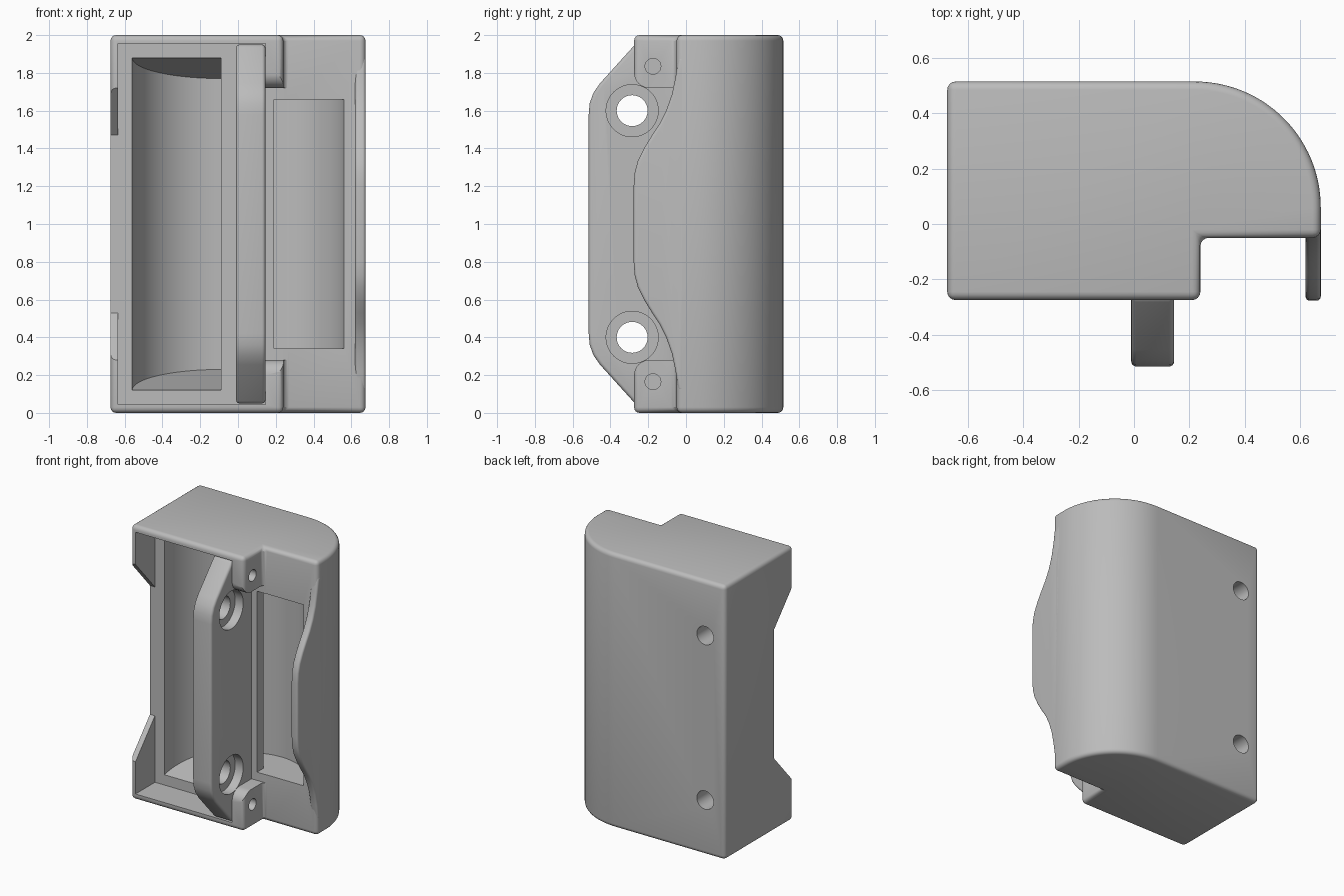
import bpy, bmesh, math
from mathutils import Vector

cube = bpy.data.objects.get("Cube")
if cube:
    bpy.data.objects.remove(cube)

grey = bpy.data.materials.new("plain_grey")
grey.use_nodes = True
colour = (0.5, 0.5, 0.5, 1)
grey.diffuse_color = colour
grey.node_tree.nodes["Principled BSDF"].inputs["Base Color"].default_value = colour


def prism(name, profile, axis, lo, hi):
    """Extrude a profile: (x, y) along z, or (y, z) along x."""
    bm = bmesh.new()
    place = (lambda p, t: (p[0], p[1], t)) if axis == "z" else (lambda p, t: (t, p[0], p[1]))
    face = bm.faces.new([bm.verts.new(place(p, lo)) for p in profile])
    out = bmesh.ops.extrude_face_region(bm, geom=[face])
    shift = Vector(place((0, 0), hi - lo))
    bmesh.ops.translate(bm, verts=[v for v in out["geom"] if isinstance(v, bmesh.types.BMVert)], vec=shift)
    bmesh.ops.recalc_face_normals(bm, faces=bm.faces)
    mesh = bpy.data.meshes.new(name)
    bm.to_mesh(mesh)
    bm.free()
    mesh.materials.append(grey)
    ob = bpy.data.objects.new(name, mesh)
    bpy.context.collection.objects.link(ob)
    return ob


def arc(cx, cy, r, a, b, n):
    angles = [math.radians(a + (b - a) * i / n) for i in range(n + 1)]
    return [(cx + r * math.cos(t), cy + r * math.sin(t)) for t in angles]


def mirrored(half):
    """Complete a (y, z) profile by mirroring it about mid height."""
    return half + [(y, 2 - z) for y, z in reversed(half)]


def apply(ob, mod):
    bpy.ops.object.select_all(action="DESELECT")
    bpy.context.view_layer.objects.active = ob
    ob.select_set(True)
    bpy.ops.object.modifier_apply(modifier=mod.name)


def bevel(ob, width, angle=40):
    mod = ob.modifiers.new("round", "BEVEL")
    mod.width, mod.segments = width, 4
    mod.limit_method, mod.angle_limit = "ANGLE", math.radians(angle)
    mod.use_clamp_overlap = False
    apply(ob, mod)


def cut(ob, cutter):
    mod = ob.modifiers.new("cut", "BOOLEAN")
    mod.operation, mod.solver, mod.object = "DIFFERENCE", "EXACT", cutter
    apply(ob, mod)
    bpy.data.objects.remove(cutter)


def smooth(ob):
    bpy.ops.object.select_all(action="DESELECT")
    bpy.context.view_layer.objects.active = ob
    ob.select_set(True)
    bpy.ops.object.shade_smooth_by_angle(angle=math.radians(30))


# Main housing: stepped footprint with a rounded back corner
footprint = [(-.675, -.275), (.24, -.275), (.24, -.05), (.675, -.05)]
footprint += arc(.22, .06, .455, 0, 90, 28) + [(-.675, .515)]
housing = prism("housing", footprint, "z", 0, 2)
bevel(housing, .03)

# Shallow front recess, open side notch and space between the screw blocks
recess = [(-.5, .045), (-.05, .045)]
cut(housing, prism("recess_cutter", mirrored(recess), "x", -.635, .145))
notch = [(-.4, .14), (-.051, .53)]
cut(housing, prism("notch_cutter", mirrored(notch), "x", -.8, -.6))
block_gap = [(-.5, .2)] + arc(-.195, .2, .08, 180, 90, 6) + [(-.052, .28)]
cut(housing, prism("block_gap_cutter", mirrored(block_gap), "x", .13, .4))

# Deep main pocket, its ends narrowing towards the back
pocket = prism("pocket_cutter", [(-.56, -.1), (-.09, -.1)] + arc(-.09, -.05, .47, 90, 180, 24), "z", 0, 2)
for v in pocket.data.vertices:
    half = .88 - .234 * (v.co.y + .05)
    v.co.z = 1 + math.copysign(half, v.co.z - 1)
cut(housing, pocket)

# Finger pocket, hollowed behind its left edge
finger = [(.565, -.1)] + arc(.19, -.15, .385, 15, 124.8, 24) + [(-.03, .02), (.19, .02), (.19, -.1)]
cut(housing, prism("finger_cutter", finger, "z", .34, 1.66))

# Screw holes in the blocks and in the back
for z in (.165, 1.835):
    cut(housing, prism("screw_cutter", arc(-.175, z, .042, 0, 345, 23), "x", .16, .4))
for z in (.4, 1.6):
    hole = prism("back_hole_cutter", arc(-.515, -z, .067, 0, 348.75, 31), "z", -.6, -.27)
    hole.rotation_euler.x = math.radians(-90)
    for v in hole.data.vertices:
        v.co = (v.co.x, -v.co.y, -v.co.z)
    # Lay the cutter along the depth
    hole.rotation_euler.x = 0
    for v in hole.data.vertices:
        v.co = (v.co.x, v.co.z, v.co.y)
    hole.data.flip_normals()
    cut(housing, hole)
smooth(housing)

# Upright mounting plate with counterbored holes
half = [(.0, .05), (-.27, .05), (-.455, .255), (-.49, .305), (-.51, .36), (-.515, .42)]
plate = prism("mounting_plate", mirrored(half), "x", -.01, .145)
bevel(plate, .018)
for z in (.4, 1.6):
    cut(plate, prism("bore_cutter", arc(-.285, z, .082, 0, 348.75, 31), "x", -.2, .4))
    cut(plate, prism("counterbore_cutter", arc(-.285, z, .138, 0, 352.5, 47), "x", .08, .4))
smooth(plate)

# Curved grip lip along the right edge
half = [(.03, .1), (-.04, .12), (-.055, .22), (-.075, .315), (-.105, .4), (-.14, .47),
        (-.18, .53), (-.22, .595), (-.255, .665), (-.272, .73), (-.277, .8)]
lip = prism("grip_lip", mirrored(half), "x", .62, .675)
bevel(lip, .015, 60)
smooth(lip)
